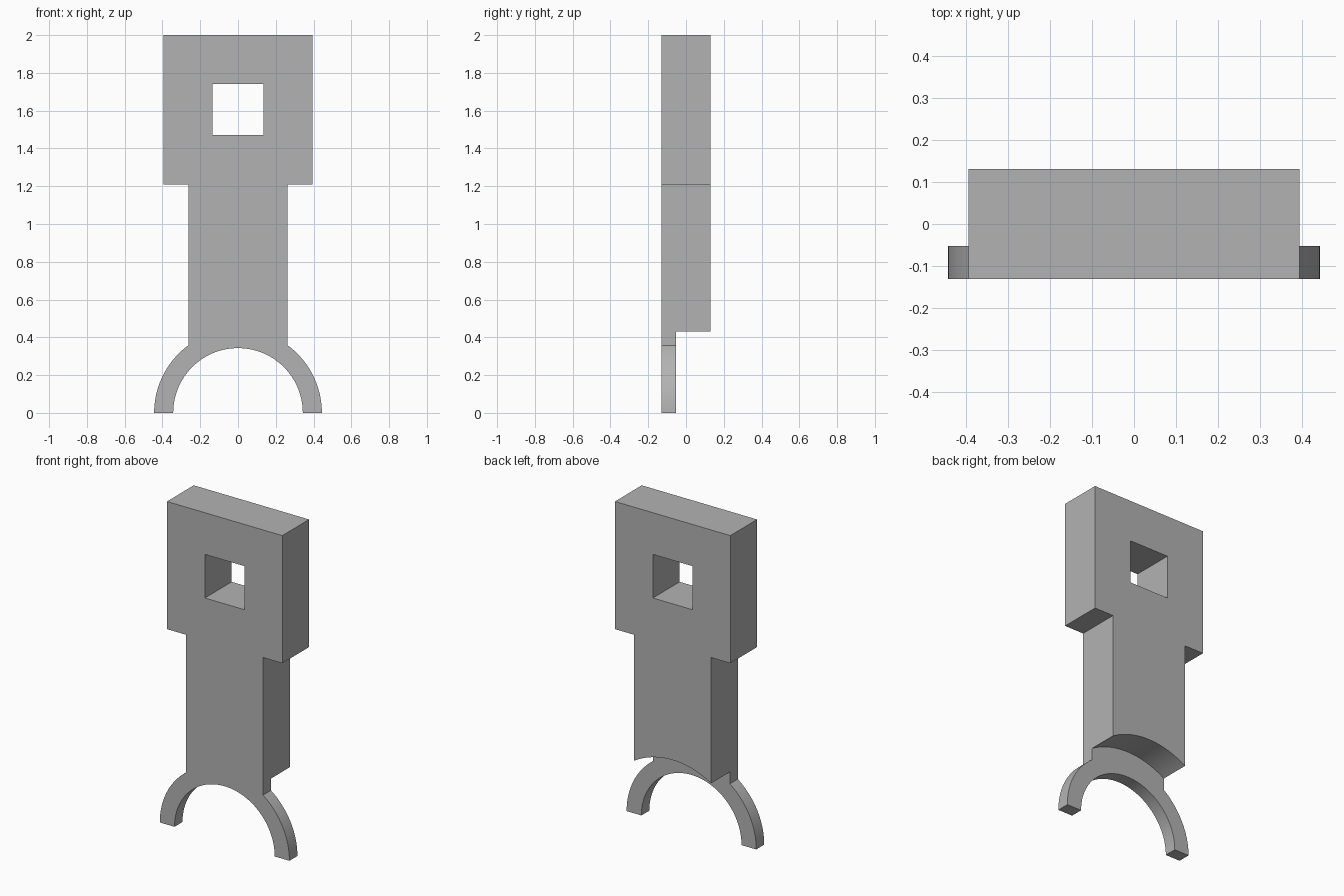
import bpy
import bmesh
from math import sin, cos, pi, asin, radians
from mathutils import Matrix

cube = bpy.data.objects.get("Cube")
if cube:
    bpy.data.objects.remove(cube, do_unlink=True)

FRONT, STEP, BACK = -0.131, -0.053, 0.131
OUTER, INNER, RELIEF = 0.444, 0.343, 0.505
HEAD_W, SHANK_W, HEAD_Z, TOP = 0.395, 0.263, 1.21, 2.0

grey = bpy.data.materials.new("plain grey")
grey.use_nodes = True
colour = (0.45, 0.45, 0.45, 1)
grey.diffuse_color = colour
grey.node_tree.nodes["Principled BSDF"].inputs["Base Color"].default_value = colour


def arc(radius, start, end, steps):
    angles = [start + (end - start) * i / steps for i in range(steps + 1)]
    return [(radius * cos(a), radius * sin(a)) for a in angles]


def prism(name, outline, y0, y1):
    """Extrude an (x, z) outline from y0 to y1."""
    bm = bmesh.new()
    face = bm.faces.new([bm.verts.new((x, y0, z)) for x, z in outline])
    ext = bmesh.ops.extrude_face_region(bm, geom=[face])
    moved = [v for v in ext["geom"] if isinstance(v, bmesh.types.BMVert)]
    bmesh.ops.translate(bm, verts=moved, vec=(0, y1 - y0, 0))
    bmesh.ops.recalc_face_normals(bm, faces=bm.faces)
    mesh = bpy.data.meshes.new(name)
    bm.to_mesh(mesh)
    bm.free()
    mesh.materials.append(grey)
    obj = bpy.data.objects.new(name, mesh)
    bpy.context.collection.objects.link(obj)
    return obj


# Right half of the outline: outer fork arc, shank, head; mirrored for the left
shoulder = pi / 2 - asin(SHANK_W / OUTER)
half = arc(OUTER, 0, shoulder, 20)
half += [(SHANK_W, HEAD_Z), (HEAD_W, HEAD_Z), (HEAD_W, TOP)]
outline = half + [(-x, z) for x, z in reversed(half)]
outline += arc(INNER, pi, 0, 64)
body = prism("fork_body", outline, FRONT, BACK)

# Square window through the head
w, low, high = 0.135, 1.472, 1.742
window = prism("window_cutter", [(-w, low), (w, low), (w, high), (-w, high)],
               FRONT - 0.1, BACK + 0.1)

# Round relief that thins the fork at the back
relief = prism("relief_cutter", arc(RELIEF, -pi / 2, 3 * pi / 2, 128)[:-1],
               STEP, BACK + 0.1)

for cutter in (window, relief):
    cutter.hide_render = True
    cutter.hide_viewport = True
    cutter.display_type = 'WIRE'
    mod = body.modifiers.new(cutter.name, 'BOOLEAN')
    mod.operation = 'DIFFERENCE'
    mod.solver = 'EXACT'
    mod.object = cutter

# Bake the cuts, then smooth the arcs only
bpy.context.view_layer.objects.active = body
body.select_set(True)
for mod in list(body.modifiers):
    bpy.ops.object.modifier_apply(modifier=mod.name)
for cutter in (window, relief):
    bpy.data.objects.remove(cutter, do_unlink=True)
bpy.ops.object.shade_smooth_by_angle(angle=radians(30))
